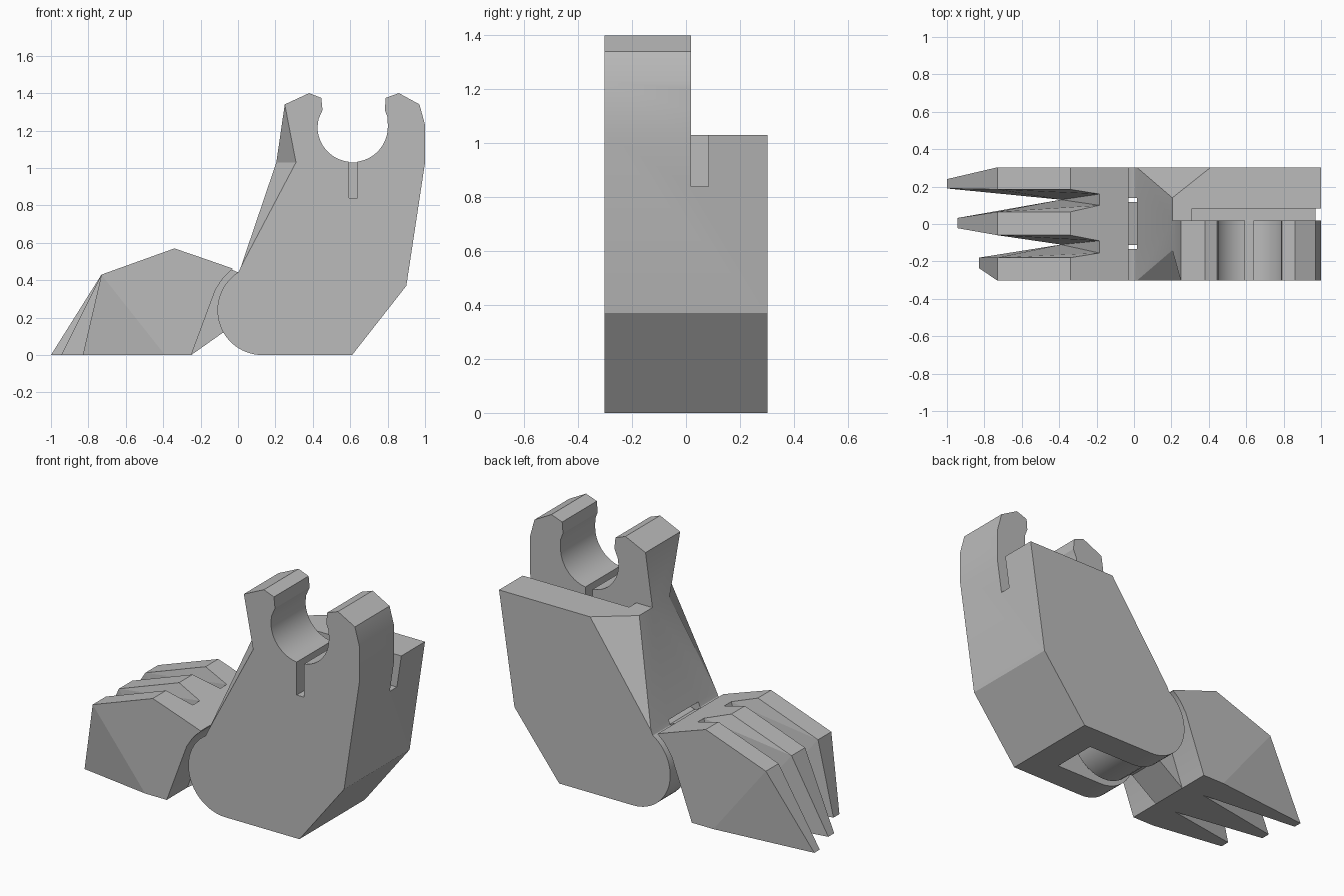
import bpy, bmesh
from math import sin, cos, radians
from mathutils import Vector

cube = bpy.data.objects.get("Cube")
if cube:
    bpy.data.objects.remove(cube, do_unlink=True)

grey = bpy.data.materials.new("plain_grey")
grey.use_nodes = True
grey.diffuse_color = (0.5, 0.5, 0.5, 1)
grey.node_tree.nodes["Principled BSDF"].inputs["Base Color"].default_value = (0.5, 0.5, 0.5, 1)


def make(name, bm):
    bmesh.ops.recalc_face_normals(bm, faces=bm.faces)
    mesh = bpy.data.meshes.new(name)
    bm.to_mesh(mesh)
    bm.free()
    mesh.materials.append(grey)
    obj = bpy.data.objects.new(name, mesh)
    bpy.context.collection.objects.link(obj)
    return obj


def plate(name, profile, y0, y1):
    """Extrude an x-z outline from y0 to y1."""
    bm = bmesh.new()
    face = bm.faces.new([bm.verts.new((x, y0, z)) for x, z in profile])
    new = bmesh.ops.extrude_face_region(bm, geom=[face])["geom"]
    moved = [v for v in new if isinstance(v, bmesh.types.BMVert)]
    bmesh.ops.translate(bm, verts=moved, vec=(0, y1 - y0, 0))
    return make(name, bm)


def box(name, x0, x1, y0, y1, z0, z1):
    return plate(name, [(x0, z0), (x1, z0), (x1, z1), (x0, z1)], y0, y1)


def hull(name, points):
    bm = bmesh.new()
    for p in points:
        bm.verts.new(p)
    res = bmesh.ops.convex_hull(bm, input=bm.verts)
    loose = {g for g in res["geom_interior"] if isinstance(g, bmesh.types.BMVert)}
    bmesh.ops.delete(bm, geom=list(loose), context="VERTS")
    bmesh.ops.dissolve_limit(bm, angle_limit=0.005, verts=bm.verts, edges=bm.edges)
    return make(name, bm)


def activate(obj):
    bpy.ops.object.select_all(action="DESELECT")
    obj.select_set(True)
    bpy.context.view_layer.objects.active = obj


def cut(obj, cutter):
    activate(obj)
    mod = obj.modifiers.new("cut", "BOOLEAN")
    mod.operation, mod.solver, mod.object = "DIFFERENCE", "EXACT", cutter
    bpy.ops.object.modifier_apply(modifier=mod.name)
    bpy.data.objects.remove(cutter, do_unlink=True)


def arc(cx, cz, r, a0, a1, n):
    angles = [radians(a0 + (a1 - a0) * i / n) for i in range(n + 1)]
    return [(cx + r * cos(a), cz + r * sin(a)) for a in angles]


def corner_cutter(a, b, low, high, p):
    """Double pyramid that bevels one leading corner."""
    a, b, p = Vector(a), Vector(b), Vector(p)
    out = p + (p - (a + b) / 2) * 2
    return hull("corner_cutter", [a + (a - b) * 0.2, b + (b - a) * 0.2, out, low, high])


# Ankle block with the open clip on top
outline = [(0.61, 0), (0.90, 0.37), (1.0, 1.03), (1.0, 1.23), (0.97, 1.34),
           (0.86, 1.40), (0.79, 1.375), (0.785, 1.31), (0.80, 1.27)]
outline += arc(0.613, 1.22, 0.188, 0, -180, 28)
outline += [(0.43, 1.26), (0.452, 1.31), (0.445, 1.375), (0.38, 1.40),
            (0.25, 1.34), (0.205, 1.03), (0.015, 0.47)]
outline += arc(0.13, 0.24, 0.24, 122, 270, 28)
ankle = plate("ankle_block", outline, -0.303, 0.303)

# Lower rear shelf, gap behind the clip and clip relief notch
cut(ankle, box("shelf_cutter", -0.2, 1.2, 0.018, 0.5, 1.03, 1.6))
cut(ankle, box("gap_cutter", 0.31, 1.2, 0.018, 0.084, 0.84, 1.2))
cut(ankle, box("notch_cutter", 0.593, 0.64, -0.5, 0.05, 0.84, 1.1))

# Bevelled leading corners
for s, ax in ((-1, 0.31), (1, 0.41)):
    y = 0.303 * s
    cut(ankle, corner_cutter((ax, y, 1.03), (0.205, 0.14 * s, 1.03),
                             (0.015, y, 0.47), (0.25, y, 1.34), (0.205, y, 1.03)))

# Hinge pocket
pocket = [(-0.3, -0.1), (0.44, -0.1), (0.42, 0.25), (0.25, 0.44), (0.015, 0.47), (-0.3, 0.47)]
cut(ankle, plate("pocket_cutter", pocket, -0.135, 0.14))

# Hinge tongue joining the foot to the ankle
barrel = plate("hinge_barrel", arc(0.13, 0.24, 0.22, 0, 350, 35), -0.112, 0.117)
plate("hinge_neck", [(-0.25, 0), (-0.08, 0.12), (0.1, 0.1), (0.1, 0.4), (-0.03, 0.455),
                     (-0.2, 0.4)], -0.112, 0.117)

# Rear of the foot with a curved socket edge
heel = [(-0.39, 0), (-0.25, 0), (-0.12, 0.35)]
heel += arc(0.13, 0.24, 0.27, 152, 126, 6) + [(-0.03, 0.463), (-0.185, 0.517)]
foot = plate("foot_rear", heel, -0.303, 0.303)

# Three tapering toes: y spans at the top, at the rear top and rear base, then the tip
toes = {"left_toe": ((0.185, 0.303), (0.16, 0.303), (0.13, 0.303), (0.19, 0.24), -1.0),
        "middle_toe": ((-0.06, 0.065), (-0.09, 0.1), (-0.11, 0.13), (-0.022, 0.032), -0.945),
        "right_toe": ((-0.303, -0.18), (-0.303, -0.155), (-0.303, -0.11), (-0.235, -0.18), -0.83)}
for name, (top, rear, base, tip, tip_x) in toes.items():
    points = []
    for span, x, z in ((top, -0.73, 0.43), (top, -0.34, 0.57), (rear, -0.185, 0.517),
                       (base, -0.39, 0), (tip, tip_x, 0)):
        points += [(x, y, z) for y in span]
    hull(name, points)

# Smooth curves, sharp edges
for obj in (ankle, barrel, foot):
    activate(obj)
    bpy.ops.object.shade_smooth_by_angle(angle=radians(20))
